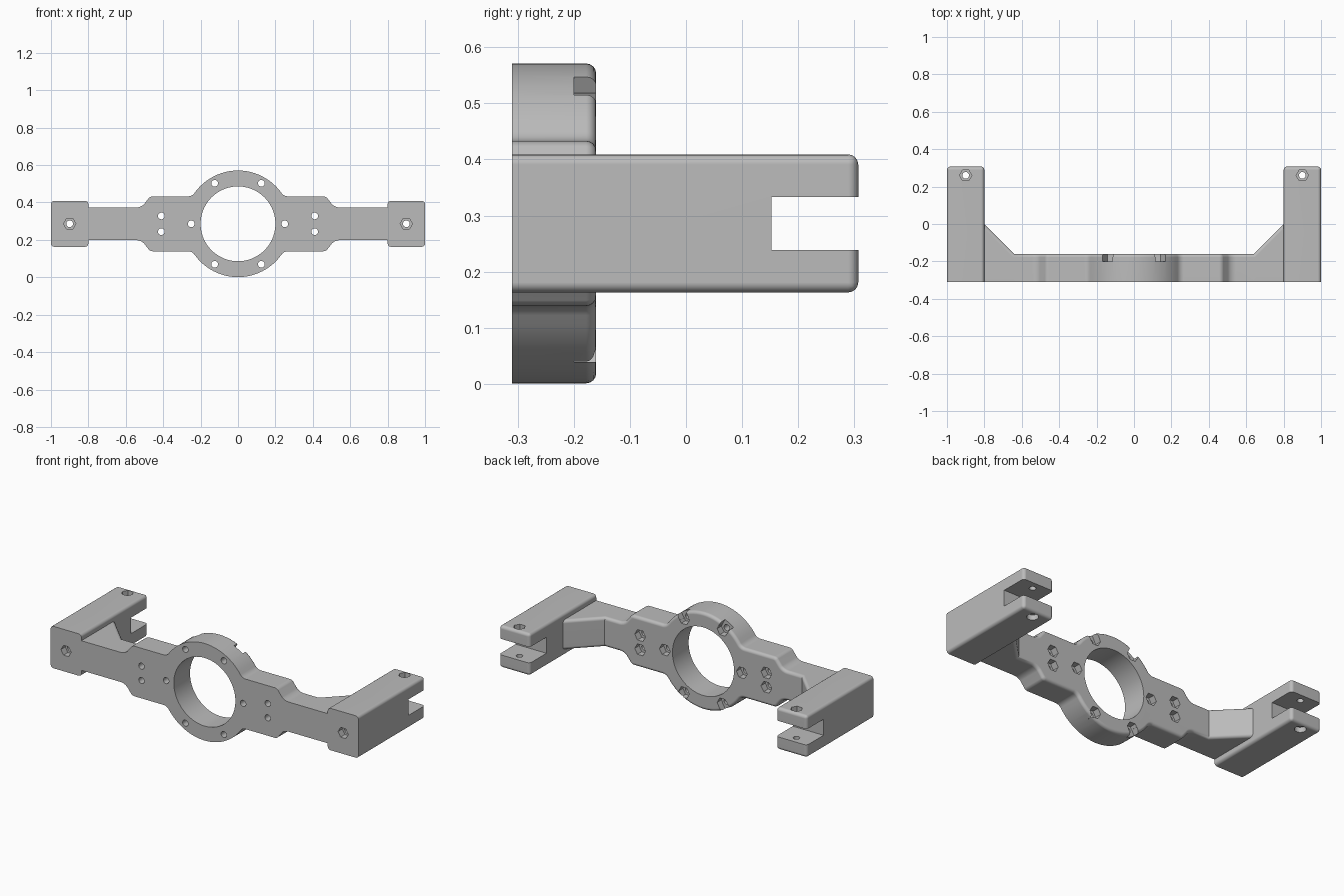
import bpy, bmesh
from math import sin, cos, radians
from mathutils import Vector

old = bpy.data.objects.get("Cube")
if old:
    bpy.data.objects.remove(old, do_unlink=True)

ZC = 0.286                       # height of the ring centre
FRONT, BACK, TIP = -0.31, -0.16, 0.307
BEND, ARM_END = 0.64, 0.82
ROUND = 0.018
X, Y, Z = Vector((1, 0, 0)), Vector((0, 1, 0)), Vector((0, 0, 1))

grey = bpy.data.materials.new("plain grey")
grey.use_nodes = True
grey.diffuse_color = (0.5, 0.5, 0.5, 1)
grey.node_tree.nodes["Principled BSDF"].inputs["Base Color"].default_value = grey.diffuse_color


def finish(bm, name):
    bmesh.ops.recalc_face_normals(bm, faces=bm.faces)
    mesh = bpy.data.meshes.new(name)
    bm.to_mesh(mesh)
    bm.free()
    mesh.materials.append(grey)
    obj = bpy.data.objects.new(name, mesh)
    bpy.context.collection.objects.link(obj)
    return obj


def prism(bm, start, end, radius, sides):
    """Straight prism between two points along y or z, one corner towards x."""
    start, end = Vector(start), Vector(end)
    up = Z if abs(end.y - start.y) > abs(end.z - start.z) else Y
    ring = [(X * cos(radians(360 * i / sides)) + up * sin(radians(360 * i / sides))) * radius
            for i in range(sides)]
    a = [bm.verts.new(start + p) for p in ring]
    b = [bm.verts.new(end + p) for p in ring]
    bm.faces.new(a)
    bm.faces.new(b)
    for i in range(sides):
        j = (i + 1) % sides
        bm.faces.new((a[i], a[j], b[j], b[i]))


def box(bm, low, high):
    verts = bmesh.ops.create_cube(bm, size=1)["verts"]
    low, high = Vector(low), Vector(high)
    for v in verts:
        v.co = (low + high) / 2 + v.co * (high - low)
    return verts


def carve(obj, cutters):
    """Subtract each group of solids, then discard the cutters."""
    helpers = []
    for bm in cutters:
        cutter = finish(bm, "cutter")
        cutter.hide_render = True
        mod = obj.modifiers.new("cut", 'BOOLEAN')
        mod.operation, mod.solver, mod.object = 'DIFFERENCE', 'EXACT', cutter
        helpers.append(cutter)
    bpy.context.view_layer.update()
    graph = bpy.context.evaluated_depsgraph_get()
    mesh = bpy.data.meshes.new_from_object(obj.evaluated_get(graph))
    obj.modifiers.clear()
    obj.data = mesh
    for cutter in helpers:
        bpy.data.objects.remove(cutter, do_unlink=True)
    bpy.ops.object.select_all(action='DESELECT')
    obj.select_set(True)
    bpy.context.view_layer.objects.active = obj
    bpy.ops.object.shade_smooth_by_angle(angle=radians(32))
    obj.modifiers.new("flat normals", 'WEIGHTED_NORMAL').keep_sharp = True


def arc(cx, cz, r, a, b, steps):
    angles = [radians(a + (b - a) * i / steps) for i in range(steps + 1)]
    return [(cx + r * cos(t), cz + r * sin(t)) for t in angles]


# Outline of one quarter: ring, shoulder plate, narrow arm
quarter = (arc(0, 0, 0.285, 90, 35.1, 12) + arc(0.266, 0.187, 0.04, 215.1, 270, 5)[1:]
           + arc(0.455, 0.117, 0.03, 90, 42, 4) + arc(0.545, 0.147, 0.06, 225, 270, 4)
           + [(BEND, 0.087), (ARM_END, 0.087)])
right = quarter + [(x, -z) for x, z in reversed(quarter)]
outline = right + [(-x, z) for x, z in reversed(right)][1:-1]

# Body: extruded outline whose back slopes out into gussets at both ends
bm = bmesh.new()
front = [bm.verts.new((x, FRONT, ZC + z)) for x, z in outline]
back = [bm.verts.new((x, BACK + max(0, abs(x) - BEND), ZC + z)) for x, z in outline]
bm.faces.new(front)
n = len(outline)
for i in range(n):
    j = (i + 1) % n
    bm.faces.new((front[i], front[j], back[j], back[i]))
bm.faces.new([v for v in back if abs(v.co.x) < BEND + 0.01])
for s in (1, -1):
    bm.faces.new([v for v in back if s * v.co.x > BEND - 0.01])
rim = [bm.edges.get((back[i], back[(i + 1) % n])) for i in range(n)]
rim = [e for e in rim if abs(e.verts[0].co.x - e.verts[1].co.x) > 0.001]
bmesh.ops.recalc_face_normals(bm, faces=bm.faces)
bmesh.ops.bevel(bm, geom=rim, offset=ROUND, segments=4, profile=0.5, affect='EDGES')
body = finish(bm, "ring_body")

# Central bore, bolt holes, hexagonal nut pockets and rim notches
holes, pockets, notches = bmesh.new(), bmesh.new(), bmesh.new()
prism(holes, (0, -0.5, ZC), (0, 0.2, ZC), 0.2, 72)
ring_bolts = [(0.25 * cos(radians(a)), 0.25 * sin(radians(a))) for a in range(0, 360, 60)]
plate_bolts = [(sx * 0.41, sz * 0.042) for sx in (1, -1) for sz in (1, -1)]
for x, z in ring_bolts + plate_bolts:
    prism(holes, (x, -0.5, ZC + z), (x, 0.2, ZC + z), 0.018, 20)
    prism(pockets, (x, -0.2, ZC + z), (x, 0, ZC + z), 0.035, 6)
for x, z in ring_bolts:
    if abs(z) > 0.1:
        out = Vector((x, 0, z)).normalized()
        side = Vector((-out.z, 0, out.x))
        for v in box(notches, (-0.032, -0.2, 0.25), (0.032, 0, 0.35)):
            v.co = side * v.co.x + Y * v.co.y + out * v.co.z + Z * ZC
carve(body, [holes, pockets, notches])

# End blocks: rounded bars with a slotted tip
for name, s in (("left_end_block", 1), ("right_end_block", -1)):
    cx = s * 0.9
    bm = bmesh.new()
    box(bm, (cx - 0.1, FRONT, ZC - 0.123), (cx + 0.1, TIP, ZC + 0.123))
    edges = [e for e in bm.edges if max(v.co.y for v in e.verts) > 0]
    bmesh.ops.bevel(bm, geom=edges, offset=ROUND, segments=4, profile=0.5, affect='EDGES')
    block = finish(bm, name)
    slot, holes, pockets = bmesh.new(), bmesh.new(), bmesh.new()
    box(slot, (cx - 0.2, 0.152, ZC - 0.047), (cx + 0.2, 0.5, ZC + 0.047))
    prism(holes, (cx, -0.5, ZC), (cx, 0.2, ZC), 0.018, 20)
    prism(holes, (cx, 0.26, -0.2), (cx, 0.26, 0.8), 0.018, 20)
    prism(pockets, (cx, -0.5, ZC), (cx, FRONT + 0.04, ZC), 0.033, 6)
    prism(pockets, (cx, 0.26, ZC + 0.093), (cx, 0.26, 0.8), 0.033, 6)
    prism(pockets, (cx, 0.26, -0.2), (cx, 0.26, ZC - 0.093), 0.031, 24)
    carve(block, [slot, holes, pockets])
